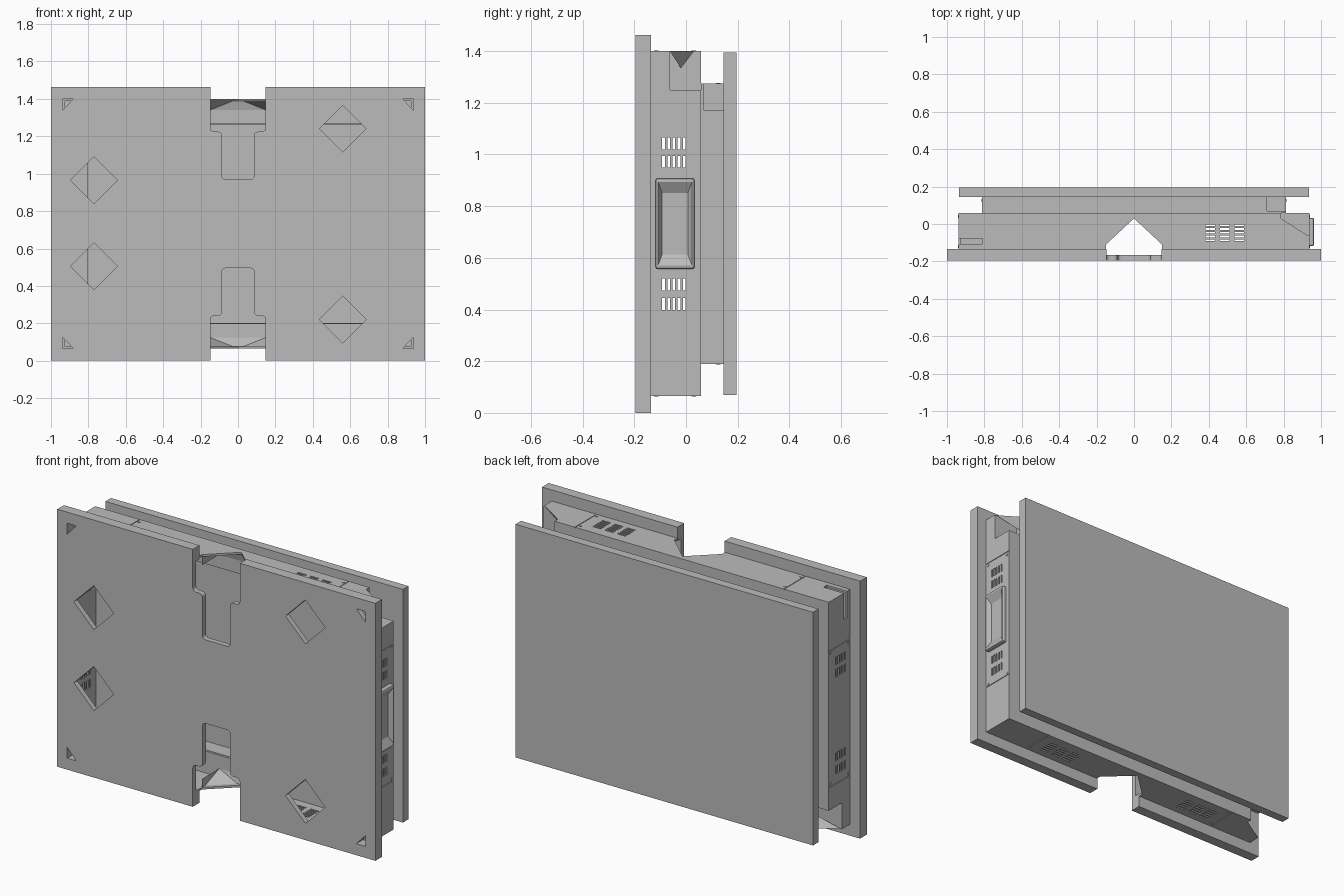
import bpy, bmesh
from math import pi
from mathutils import Matrix, Vector

if "Cube" in bpy.data.objects:
    bpy.data.objects.remove(bpy.data.objects["Cube"])

grey = bpy.data.materials.new("plain_grey")
grey.use_nodes = True
grey.diffuse_color = (0.5, 0.5, 0.5, 1)
grey.node_tree.nodes["Principled BSDF"].inputs["Base Color"].default_value = (0.5, 0.5, 0.5, 1)

ZC = 0.7325          # mid height
W, WR = 0.938, 0.813  # half widths of the two housings
T = 0.012            # sheet thickness


def finish(name, bm):
    bmesh.ops.recalc_face_normals(bm, faces=bm.faces)
    me = bpy.data.meshes.new(name)
    bm.to_mesh(me)
    bm.free()
    ob = bpy.data.objects.new(name, me)
    me.materials.append(grey)
    bpy.context.collection.objects.link(ob)
    return ob


def add_box(bm, x, y, z):
    """Box from (low, high) pairs."""
    size = [abs(p[1] - p[0]) for p in (x, y, z)]
    mid = [(p[0] + p[1]) / 2 for p in (x, y, z)]
    bmesh.ops.create_cube(bm, size=1, matrix=Matrix.Translation(mid) @ Matrix.Diagonal((*size, 1)))


def add_prism(bm, points, low, high, axis, bevel=0):
    """Profile extruded along y (points are x, z) or z (points are x, y)."""
    put = (lambda p, d: (p[0], d, p[1])) if axis == "y" else (lambda p, d: (p[0], p[1], d))
    ends = [[bm.verts.new(put(p, d)) for p in points] for d in (low, high)]
    faces = [bm.faces.new(ends[0][::-1]), bm.faces.new(ends[1])]
    n = len(points)
    for i in range(n):
        j = (i + 1) % n
        faces.append(bm.faces.new((ends[0][i], ends[0][j], ends[1][j], ends[1][i])))
    bmesh.ops.recalc_face_normals(bm, faces=faces)
    if bevel:
        edges = [bm.edges.get((ends[0][i], ends[1][i])) for i in range(n)]
        bmesh.ops.bevel(bm, geom=edges, offset=bevel, segments=4, profile=0.5, affect="EDGES")


def add_disc(bm, pos, normal, r, depth, sides=12):
    rot = Vector(normal).to_track_quat("Z", "Y").to_matrix().to_4x4()
    bmesh.ops.create_cone(bm, cap_ends=True, segments=sides, radius1=r, radius2=r,
                          depth=depth, matrix=Matrix.Translation(pos) @ rot)


def boxes(name, *specs):
    bm = bmesh.new()
    for s in specs:
        add_box(bm, *s)
    return finish(name, bm)


def cut(ob, cutter):
    if isinstance(cutter, bmesh.types.BMesh):
        cutter = finish("cutter", cutter)
    cutter.hide_render = True
    mod = ob.modifiers.new("cut", "BOOLEAN")
    mod.operation, mod.solver, mod.use_self = "DIFFERENCE", "EXACT", True
    mod.object = cutter
    bpy.context.view_layer.objects.active = ob
    bpy.ops.object.modifier_apply(modifier=mod.name)
    bpy.data.objects.remove(cutter)


def turn(s, z):
    """Height of a feature after half a turn about the depth axis."""
    return ZC + s * (z - ZC)


# Front plate: hollow behind, stepped slots, diamond windows and corner holes
front = boxes("front_plate", ((-1, 1), (-0.195, -0.135), (0, 1.463)))
cut(front, boxes("cutter", ((-0.92, 0.92), (-0.165, 0), (0.08, 1.385))))
cut(front, boxes("cutter", ((-0.148, 0.148), (-0.165, 0), (-0.1, 1.6))))
bm = bmesh.new()
slot = [(-0.148, 1.6), (0.148, 1.6), (0.148, 1.225), (0.087, 1.225),
        (0.087, 0.97), (-0.087, 0.97), (-0.087, 1.225), (-0.148, 1.225)]
for s in (1, -1):
    add_prism(bm, [(x, turn(s, z)) for x, z in slot], -0.3, 0, "y", 0.02)
for x, z in ((-0.77, 0.965), (-0.77, 0.505), (0.56, 1.24), (0.56, 0.22)):
    r = 0.125
    add_prism(bm, [(x + r, z), (x, z + r), (x - r, z), (x, z - r)], -0.3, 0, "y")
for sx in (1, -1):
    for s in (1, -1):
        add_prism(bm, [(sx * 0.937, turn(s, 1.4)), (sx * 0.88, turn(s, 1.4)),
                       (sx * 0.937, turn(s, 1.34))], -0.3, 0, "y")
cut(front, bm)

# Back plate
boxes("back_plate", ((-0.935, 0.935), (0.145, 0.195), (0.07, 1.395)))

# Main housing shell
main = boxes("main_housing", ((-W, W), (-0.135, 0.058), (0.065, 1.4)))
cut(main, boxes("cutter", ((T - W, W - T), (-0.3, 0.058 - T), (0.065 + T, 1.4 - T))))
bm = bmesh.new()
add_box(bm, (T - WR, WR - T), (0, 0.1), (0.2, 1.265))
# Ventilation slots on both sides, the top and the bottom
for k in range(5):
    y = -0.087 + k * 0.02
    for sx in (1, -1):
        for z in (1.042, 0.972, 0.497, 0.422):
            add_box(bm, (sx * (W - 0.03), sx * (W + 0.03)), (y - 0.005, y + 0.005), (z - 0.023, z + 0.023))
    for x in (0.407, 0.485, 0.563):
        for sx, z in ((1, 1.4), (1, 0.065), (-1, 0.065)):
            add_box(bm, (sx * x - 0.026, sx * x + 0.026), (y - 0.005, y + 0.005), (z - 0.03, z + 0.03))
# Cover seams
for s in (1, -1):
    z, e = turn(s, 1.12), turn(s, 1.4)
    for sx in (1, -1):
        add_box(bm, (sx * W - 0.004, sx * W + 0.004), (-0.2, 0.1), (z - 0.002, z + 0.002))
        add_box(bm, (sx * 0.657 - 0.002, sx * 0.657 + 0.002), (-0.2, 0.1), (e - 0.004, e + 0.004))
cut(main, bm)
# Central vee mouth, two corner recesses and one corner slot
bm = bmesh.new()
add_prism(bm, [(-0.15, -0.3), (0.15, -0.3), (0.15, -0.11), (0, 0.03), (-0.15, -0.11)], -0.1, 1.6, "z")
for s in (1, -1):
    add_box(bm, (s * 0.785, s), (-0.062, 0.1), (turn(s, 1.25), turn(s, 1.5)))
add_box(bm, (-1, -0.81), (-0.108, -0.078), (1.25, 1.5))
cut(main, bm)

# Rear housing frame with a notch at two opposite corners
rear = boxes("rear_housing", ((-WR, WR), (0.058, 0.145), (0.19, 1.275)))
cut(rear, boxes("cutter", ((T - WR, WR - T), (0, 0.2), (0.19 + T, 1.275 - T))))
bm = bmesh.new()
for s in (1, -1):
    add_box(bm, (s * 0.71, s), (0.07, 0.2), (turn(s, 1.17), turn(s, 1.4)))
    for sx in (1, -1):
        add_box(bm, (sx * 0.657 - 0.002, sx * 0.657 + 0.002), (0, 0.2),
                (turn(s, 1.271), turn(s, 1.3)))
cut(rear, bm)

for s, side in ((1, "upper"), (-1, "lower")):
    z = lambda h: turn(s, h)
    # Linings of the corner recess and rear notch
    boxes(side + "_recess_lining",
          ((s * 0.775, s * 0.785), (-0.072, 0.058), (z(1.24), z(1.395))),
          ((s * 0.785, s * (W - 0.002)), (-0.072, 0.058), (z(1.24), z(1.25))),
          ((s * 0.785, s * (W - 0.002)), (-0.072, -0.062), (z(1.25), z(1.398))),
          ((s * 0.7, s * 0.71), (0.06, 0.145), (z(1.16), z(1.27))),
          ((s * 0.71, s * 0.81), (0.06, 0.145), (z(1.16), z(1.17))))
    # Sloped wedge inside the recess
    bm = bmesh.new()
    v = [bm.verts.new((s * x, y, z(h))) for x, y, h in
         ((0.785, -0.062, 1.4), (0.785, 0.03, 1.4), (0.93, -0.062, 1.4), (0.785, -0.02, 1.335))]
    for a, b, c in ((0, 1, 2), (0, 1, 3), (1, 2, 3), (0, 2, 3)):
        bm.faces.new((v[a], v[b], v[c]))
    finish(side + "_recess_wedge", bm)
    # Flared guide under the vee mouth
    bm = bmesh.new()
    v = [bm.verts.new((x, y, z(h))) for x, y, h in
         ((-0.15, -0.11, 1.4), (0, 0.03, 1.4), (0.15, -0.11, 1.4), (-0.15, 0.046, 1.34),
          (0.15, 0.046, 1.34), (-0.15, -0.11, 1.34), (0.15, -0.11, 1.34))]
    for f in ((0, 1, 3), (1, 4, 3), (1, 2, 4), (0, 3, 5), (2, 6, 4)):
        bm.faces.new([v[i] for i in f])
    finish(side + "_vee_guide", bm)

# Cover screws
bm = bmesh.new()
for sx in (1, -1):
    for s in (1, -1):
        for y in (-0.12, 0.04):
            add_disc(bm, (sx * W, y, turn(s, 1.105)), (1, 0, 0), 0.008, 0.005)
        for y in (-0.115, 0.03):
            add_disc(bm, (sx * 0.643, y, turn(s, 1.4)), (0, 0, 1), 0.008, 0.005)
        add_disc(bm, (sx * WR, 0.125, turn(s, 1.105)), (1, 0, 0), 0.008, 0.005)
        add_disc(bm, (sx * 0.643, 0.125, turn(s, 1.275)), (0, 0, 1), 0.008, 0.005)
finish("cover_screws", bm)

# Side connector: raised frame around a tapered tray
bm = bmesh.new()
add_box(bm, (W - 0.025, W + 0.025), (-0.118, 0.033), (0.557, 0.908))
bmesh.ops.bevel(bm, geom=[e for e in bm.edges if all(v.co.x > W for v in e.verts)
                          or abs(e.verts[0].co.x - e.verts[1].co.x) > 0.01],
                offset=0.009, segments=2, profile=0.5, affect="EDGES")
connector = finish("connector_frame", bm)
bm = bmesh.new()
add_box(bm, (W - 0.012, W + 0.028), (-0.11, 0.025), (0.567, 0.898))
for v in bm.verts:
    if v.co.x < W:
        v.co.y = -0.0425 + (v.co.y + 0.0425) * 0.62
        v.co.z = ZC + (v.co.z - ZC) * 0.6
cut(connector, bm)

# Connector pins
bm = bmesh.new()
for z in (0.81, ZC, 0.655):
    for y in (-0.073, -0.043, -0.013):
        middle = y == -0.043
        if not (middle and z == ZC):
            add_disc(bm, (W - 0.01, y, z), (1, 0, 0), 0.011 if middle else 0.006, 0.012)
finish("connector_pins", bm)
